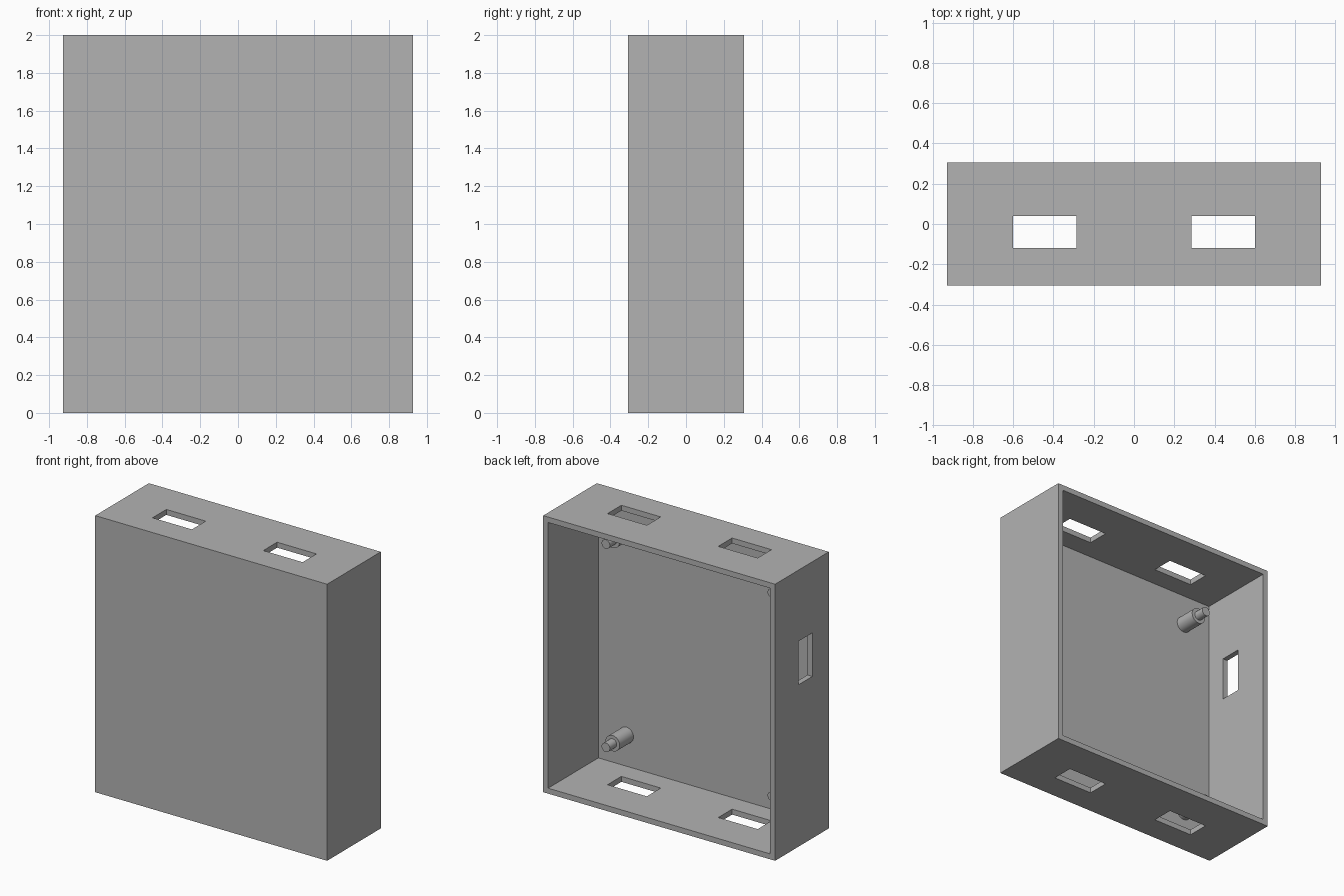
import bpy
import math

cube = bpy.data.objects.get("Cube")
if cube:
    bpy.data.objects.remove(cube, do_unlink=True)

WIDTH, DEPTH, HEIGHT = 1.855, 0.613, 2.0
WALL = 0.0394
SLOT_LONG, SLOT_SHORT, SLOT_Y = 0.315, 0.158, -0.04

grey = bpy.data.materials.new("plain grey")
grey.use_nodes = True
colour = (0.45, 0.45, 0.45, 1)
grey.diffuse_color = colour
grey.node_tree.nodes["Principled BSDF"].inputs["Base Color"].default_value = colour


def box(name, size, centre):
    bpy.ops.mesh.primitive_cube_add(size=1, location=centre)
    obj = bpy.context.object
    obj.name = name
    obj.scale = size
    bpy.ops.object.transform_apply(location=True, rotation=False, scale=True)
    obj.data.materials.append(grey)
    return obj


def cut(target, size, centre):
    cutter = box("cutter", size, centre)
    cutter.hide_render = True
    mod = target.modifiers.new("cut", 'BOOLEAN')
    mod.operation = 'DIFFERENCE'
    mod.solver = 'EXACT'
    mod.object = cutter
    bpy.context.view_layer.objects.active = target
    bpy.ops.object.modifier_apply(modifier=mod.name)
    bpy.data.objects.remove(cutter, do_unlink=True)


def rod(name, radius, x, z, y_start, y_end):
    bpy.ops.mesh.primitive_cylinder_add(
        vertices=32, radius=radius, depth=y_end - y_start,
        location=(x, (y_start + y_end) / 2, z), rotation=(math.pi / 2, 0, 0))
    obj = bpy.context.object
    obj.name = name
    obj.data.materials.append(grey)
    bpy.ops.object.shade_smooth_by_angle(angle=math.radians(30))


# Case: a box hollowed out from the open back
case = box("case", (WIDTH, DEPTH, HEIGHT), (0, 0, HEIGHT / 2))
cut(case, (WIDTH - 2 * WALL, DEPTH, HEIGHT - 2 * WALL), (0, WALL, HEIGHT / 2))

# Slots through the top and bottom walls
for z in (0, HEIGHT):
    for side in (-1, 1):
        cut(case, (SLOT_LONG, SLOT_SHORT, 0.2), (side * 0.443, SLOT_Y, z))

# Upright slot in one side wall
cut(case, (0.2, SLOT_SHORT, SLOT_LONG), (-WIDTH / 2, SLOT_Y, 1.328))

# Four stepped mounting pegs on the inside of the front wall
floor_y = -DEPTH / 2 + WALL
for side in (-1, 1):
    for level in (-1, 1):
        x, z = side * 0.664, HEIGHT / 2 + level * 0.735
        place = ("left" if side > 0 else "right") + ("_upper" if level > 0 else "_lower")
        rod("peg_base_" + place, 0.057, x, z, floor_y, floor_y + 0.158)
        rod("peg_tip_" + place, 0.033, x, z, floor_y + 0.158, floor_y + 0.236)
